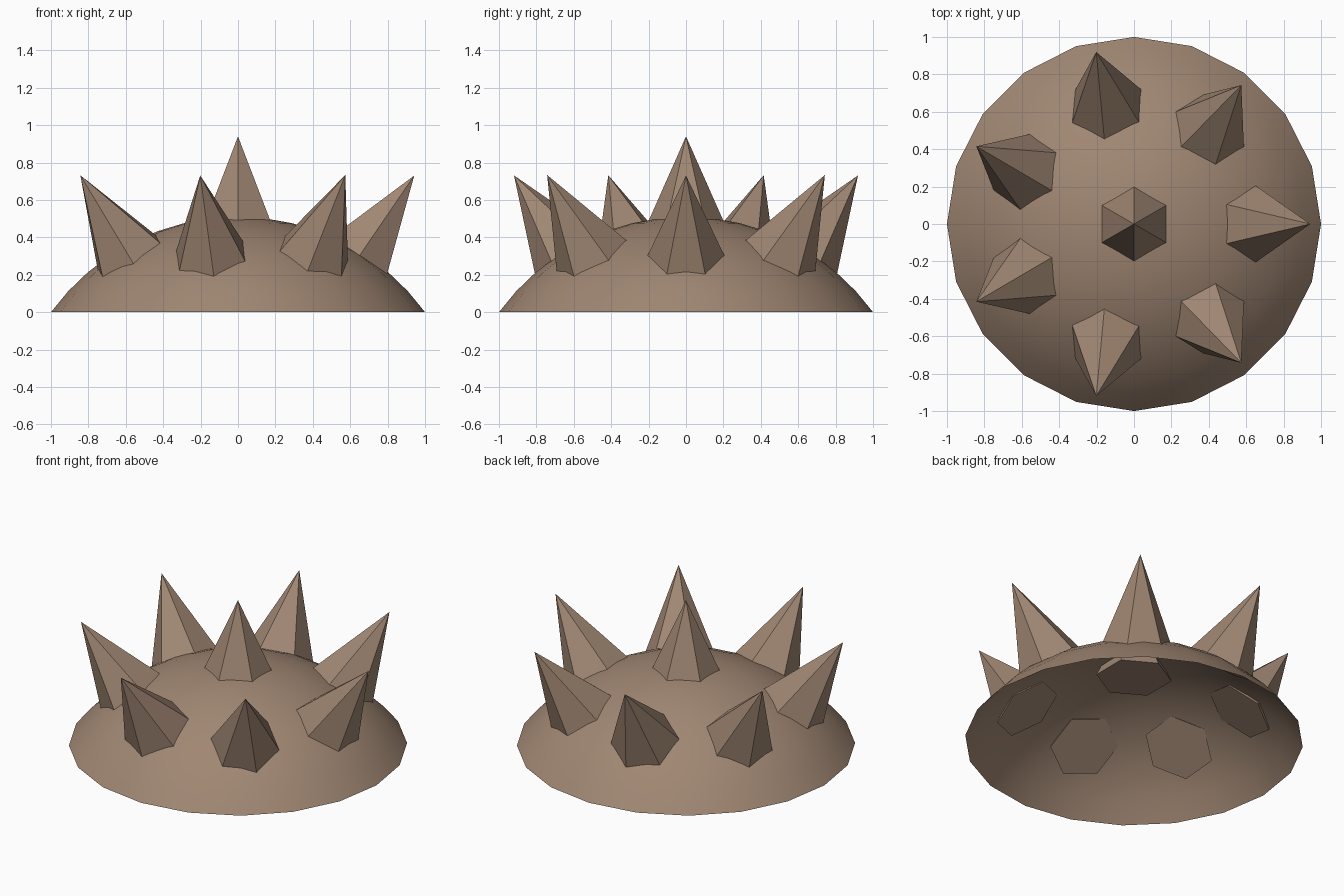
import bpy, bmesh, math
from mathutils import Euler, Vector

cube = bpy.data.objects.get("Cube")
if cube:
    bpy.data.objects.remove(cube, do_unlink=True)

# Single clay-brown material
clay = bpy.data.materials.new("clay_brown")
clay.use_nodes = True
COLOUR = (0.35, 0.24, 0.17, 1.0)
clay.diffuse_color = COLOUR
clay.node_tree.nodes["Principled BSDF"].inputs["Base Color"].default_value = COLOUR


def finish(bm, name, smooth):
    mesh = bpy.data.meshes.new(name)
    for face in bm.faces:
        face.smooth = smooth
    bm.to_mesh(mesh)
    bm.free()
    mesh.materials.append(clay)
    obj = bpy.data.objects.new(name, mesh)
    bpy.context.collection.objects.link(obj)
    return obj


def make_dome(height, segments=20, rings=8):
    """Open spherical cap of rim radius 1, one surface thick."""
    radius = (1 + height ** 2) / (2 * height)
    rim_angle = math.asin(1 / radius)
    bm = bmesh.new()
    pole = bm.verts.new((0, 0, height))
    loops = []
    for i in range(1, rings + 1):
        t = rim_angle * i / rings
        r, z = radius * math.sin(t), radius * math.cos(t) - radius + height
        loops.append([bm.verts.new((r * math.cos(a), r * math.sin(a), z))
                      for a in (math.tau * k / segments for k in range(segments))])
    for k in range(segments):
        n = (k + 1) % segments
        bm.faces.new((pole, loops[0][k], loops[0][n]))
        for upper, lower in zip(loops, loops[1:]):
            bm.faces.new((upper[k], lower[k], lower[n], upper[n]))
    return finish(bm, "dome", True)


def make_spike(name, radius, height, base, rotation):
    """Six-sided closed cone, its base centre at the object origin."""
    bm = bmesh.new()
    tip = bm.verts.new((0, 0, height))
    ring = [bm.verts.new((radius * math.cos(a), radius * math.sin(a), 0))
            for a in (math.pi / 2 + math.tau * k / 6 for k in range(6))]
    bm.faces.new(ring[::-1])
    for k in range(6):
        bm.faces.new((ring[k], ring[(k + 1) % 6], tip))
    obj = finish(bm, name, False)
    obj.location = base
    obj.rotation_euler = rotation
    return obj


make_dome(0.51)

# Upright spike at the crown
make_spike("crown_spike", 0.225, 0.508, Vector((0, 0, 0.432)), Euler((0, 0, 0)))

# Ring of seven spikes leaning outward
COUNT, LEAN = 7, 0.6
for i in range(COUNT):
    a = math.tau * i / COUNT
    base = Vector((0.643 * math.cos(a), 0.643 * math.sin(a), 0.293))
    lean = Euler((-LEAN * math.sin(a), LEAN * math.cos(a), 0))
    make_spike(f"ring_spike_{i + 1}", 0.21, 0.53, base, lean)
